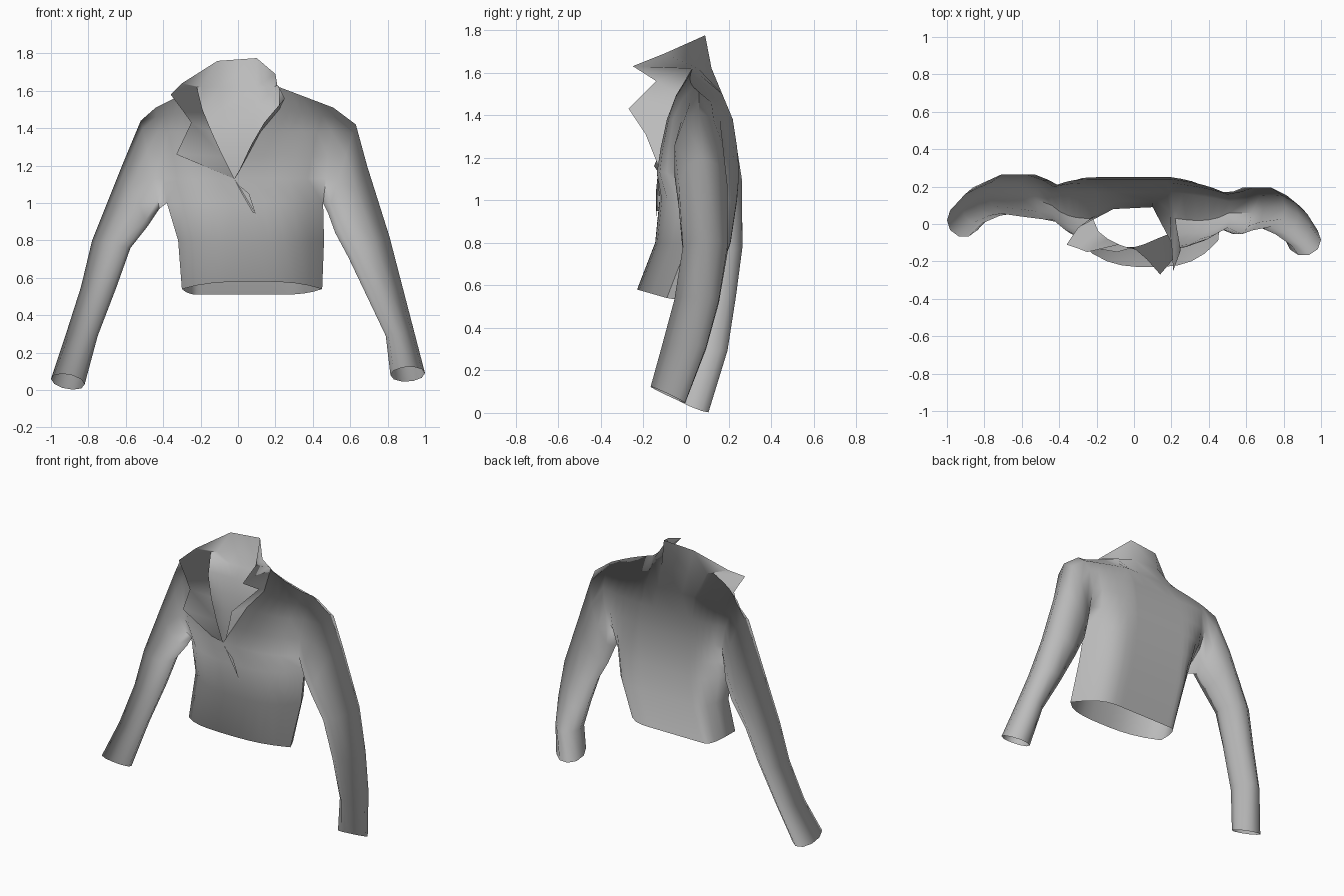
import bpy
import bmesh
from math import cos, sin, tau
from mathutils import Vector

default_cube = bpy.data.objects.get("Cube")
if default_cube:
    bpy.data.objects.remove(default_cube, do_unlink=True)

cloth = bpy.data.materials.new("grey cloth")
cloth.use_nodes = True
grey = (0.5, 0.5, 0.5, 1.0)
cloth.diffuse_color = grey
cloth.node_tree.nodes["Principled BSDF"].inputs["Base Color"].default_value = grey


def finish(bm, name, sharp_angle):
    """Weld the panels of one part and shade them smooth."""
    bmesh.ops.remove_doubles(bm, verts=bm.verts, dist=0.002)
    bmesh.ops.recalc_face_normals(bm, faces=bm.faces)
    mesh = bpy.data.meshes.new(name)
    bm.to_mesh(mesh)
    bm.free()
    mesh.materials.append(cloth)
    obj = bpy.data.objects.new(name, mesh)
    bpy.context.collection.objects.link(obj)
    bpy.ops.object.select_all(action="DESELECT")
    obj.select_set(True)
    bpy.context.view_layer.objects.active = obj
    bpy.ops.object.shade_smooth_by_angle(angle=sharp_angle)
    # Custom normals: vertical tilt reversed
    tilted = [(n.vector.x, n.vector.y, -n.vector.z) for n in mesh.corner_normals]
    mesh.normals_split_custom_set(tilted)


def sheet(bm, rows, closed=False):
    """Skin a grid of points with quads."""
    grid = [[bm.verts.new(p) for p in row] for row in rows]
    for low, high in zip(grid, grid[1:]):
        count = len(low)
        for i in range(count if closed else count - 1):
            j = (i + 1) % count
            bm.faces.new((low[i], low[j], high[j], high[i]))


# Torso rows, hem to shoulder seam:
# z, (right, left side x), (right, left opening x), side y, front depth, back depth, armhole half gap
ROWS = [
    (.54, (-.30, .45), (.09, .09), -.09, .14, .20, 0),
    (.80, (-.32, .46), (.10, .10), .01, .155, .20, 0),
    (1.0, (-.38, .455), (.06, .06), .05, .175, .19, 0),
    (1.13, (-.40, .47), (-.02, -.02), .09, .14, .08, .08),
    (1.25, (-.41, .48), (-.08, .05), .11, .12, .03, .10),
    (1.38, (-.43, .50), (-.14, .12), .11, .10, .02, .09),
    (1.46, (-.44, .51), (-.19, .22), .11, .10, .01, .05),
    (1.51, (-.44, .51), (-.22, .22), .10, .07, -.07, 0),
]
ARMPIT, TOP = 2, len(ROWS) - 1
COLUMNS = 5


def panel(side, front):
    """Rows of points from the side seam to the opening (front) or neck line (back)."""
    out = []
    for r, (z, sides, opening, y, depth_f, depth_b, gap) in enumerate(ROWS):
        inner = opening[side] if front or r == TOP else (-.2, .2)[side]
        row = []
        for c in range(COLUMNS + 1):
            s = c / COLUMNS
            bulge = 1 - (1 - s) ** 3
            yy = y - gap - depth_f * bulge if front else y + gap + depth_b * bulge
            # The left shoulder sits further forward
            if side and r > ARMPIT:
                yy -= .04 * (1 - s)
            rise = .11 * s if r == TOP else .04 * s if r == TOP - 1 else 0
            if r == 0:
                rise = .04 * bulge if front else -.03 * bulge
            row.append(Vector((sides[side] + (inner - sides[side]) * s, yy, z + rise)))
        out.append(row)
    return out


# Sleeve rings, shoulder to cuff: outer x, z, inner x, z, centre y, half depth
SLEEVES = [
    [(-.52, 1.44, -.42, .97, .13, .11), (-.62, 1.2, -.48, .88, .15, .12),
     (-.78, .80, -.575, .76, .16, .11), (-.84, .55, -.65, .55, .14, .10),
     (-.92, .30, -.75, .29, .10, .10), (-1, .06, -.82, .03, .02, .09)],
    [(.63, 1.42, .48, .95, .06, .12), (.69, 1.2, .52, .84, .08, .12),
     (.81, .82, .59, .71, .09, .11), (.88, .55, .69, .50, .05, .11),
     (.94, .32, .79, .29, -.01, .11), (1, .09, .815, .08, -.085, .085)],
]

shell = bmesh.new()
fronts, backs = [], []
for side in (0, 1):
    front, back = panel(side, True), panel(side, False)
    fronts.append(front)
    backs.append(back)
    sheet(shell, front)
    sheet(shell, back)
    # Armhole loop: armpit, up the front, shoulder, down the back
    climb = range(ARMPIT + 1, TOP)
    rings = [[front[ARMPIT][0]] + [front[r][0] for r in climb]
             + [front[TOP][0]] + [back[r][0] for r in reversed(climb)]]
    steps = len(rings[0])
    for ox, oz, ix, iz, y, depth in SLEEVES[side]:
        centre = Vector(((ox + ix) / 2, y, (oz + iz) / 2))
        half = Vector(((ix - ox) / 2, 0, (iz - oz) / 2))
        # Cuffs dip toward the back
        lean = Vector((0, -depth, .04 if oz < .2 else 0))
        turns = [tau * k / steps for k in range(steps)]
        rings.append([centre + half * cos(t) + lean * sin(t) for t in turns])
    sheet(shell, rings, closed=True)

# Middle of the back between the two back panels
middle = []
for r in range(TOP + 1):
    a, b = backs[0][r][-1], backs[1][r][-1]
    spread = [(0, 0), (.06, .3), (.28, 1), (.72, 1), (.94, .3), (1, 0)]
    swell = Vector((0, .09 if r == TOP else 0, 0))
    middle.append([a.lerp(b, t) + swell * k for t, k in spread])
sheet(shell, middle)

# Collar: grows from the neck opening, right lapel round the back to left lapel
neck = [row[-1] for row in fronts[0][ARMPIT + 1:]]
neck += middle[TOP][1:-1]
neck += [row[-1] for row in reversed(fronts[1][ARMPIT + 1:])]
FREE_EDGE = [
    (-.09, -.15, 1.16), (-.33, -.11, 1.26), (-.25, -.15, 1.43),
    (-.30, -.13, 1.50), (-.36, -.11, 1.58), (-.30, -.02, 1.64),
    (-.11, .08, 1.76), (.10, .09, 1.775), (.20, -.10, 1.69),
    (.21, -.25, 1.63), (.25, -.14, 1.56), (.14, -.27, 1.43),
    (.07, -.19, 1.31), (0, -.13, 1.16),
]
sheet(shell, list(zip(neck, FREE_EDGE)))
finish(shell, "jacket_shell", 1.2)

# Small overlapping fold below the neck opening
fold = bmesh.new()
sheet(fold, [((-.03, -.125, 1.14), (0, -.135, 1.1), (.06, -.14, 1.05)),
             ((.08, -.13, .95), (.09, -.14, .95), (.11, -.135, .9))])
finish(fold, "front_placket", .7)
